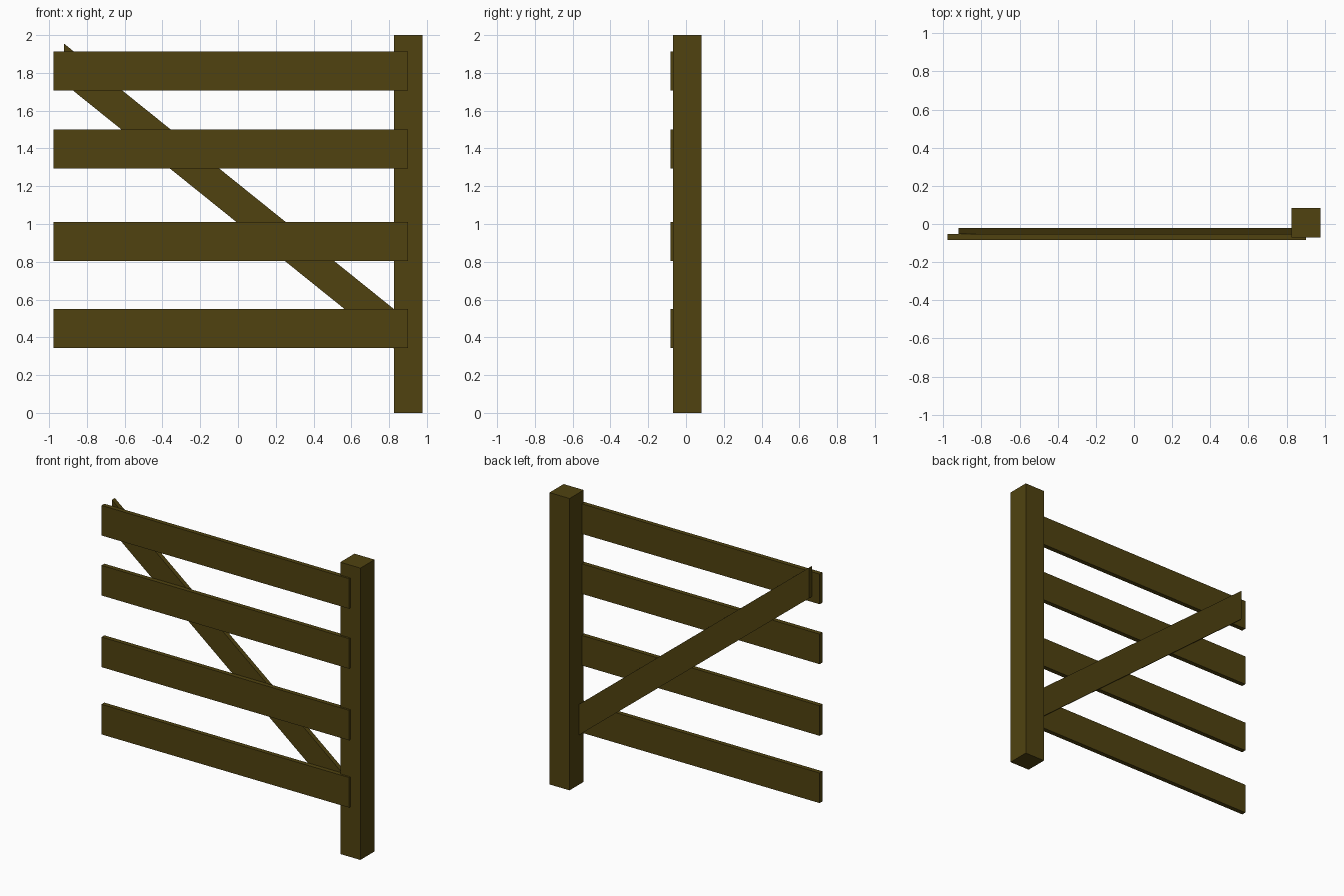
import bpy, bmesh

if "Cube" in bpy.data.objects:
    bpy.data.objects.remove(bpy.data.objects["Cube"])

wood = bpy.data.materials.new("dark_wood")
wood.diffuse_color = (0.08, 0.055, 0.005, 1)
wood.use_nodes = True
wood.node_tree.nodes["Principled BSDF"].inputs["Base Color"].default_value = wood.diffuse_color


def board(name, outline, y0, y1):
    """Extrude an x-z outline from y0 to y1."""
    bm = bmesh.new()
    face = bm.faces.new([bm.verts.new((x, y0, z)) for x, z in outline])
    ext = bmesh.ops.extrude_face_region(bm, geom=[face])
    verts = [g for g in ext["geom"] if isinstance(g, bmesh.types.BMVert)]
    bmesh.ops.translate(bm, verts=verts, vec=(0, y1 - y0, 0))
    bmesh.ops.recalc_face_normals(bm, faces=bm.faces)
    mesh = bpy.data.meshes.new(name)
    bm.to_mesh(mesh)
    bm.free()
    mesh.materials.append(wood)
    obj = bpy.data.objects.new(name, mesh)
    bpy.context.collection.objects.link(obj)


def rect(x0, x1, z0, z1):
    return [(x0, z0), (x1, z0), (x1, z1), (x0, z1)]


# Square end post
board("post", rect(0.825, 0.977, 0, 2), -0.07, 0.083)

# Four horizontal rails on the front
for i, z in enumerate((0.343, 0.804, 1.295, 1.706)):
    board(f"rail_{i + 1}", rect(-0.977, 0.901, z, z + 0.206), -0.083, -0.052)

# Diagonal brace behind the rails, with vertical end cuts
board("diagonal_brace",
      [(-0.92, 1.744), (0.83, 0.336), (0.83, 0.546), (-0.92, 1.954)],
      -0.052, -0.02)
